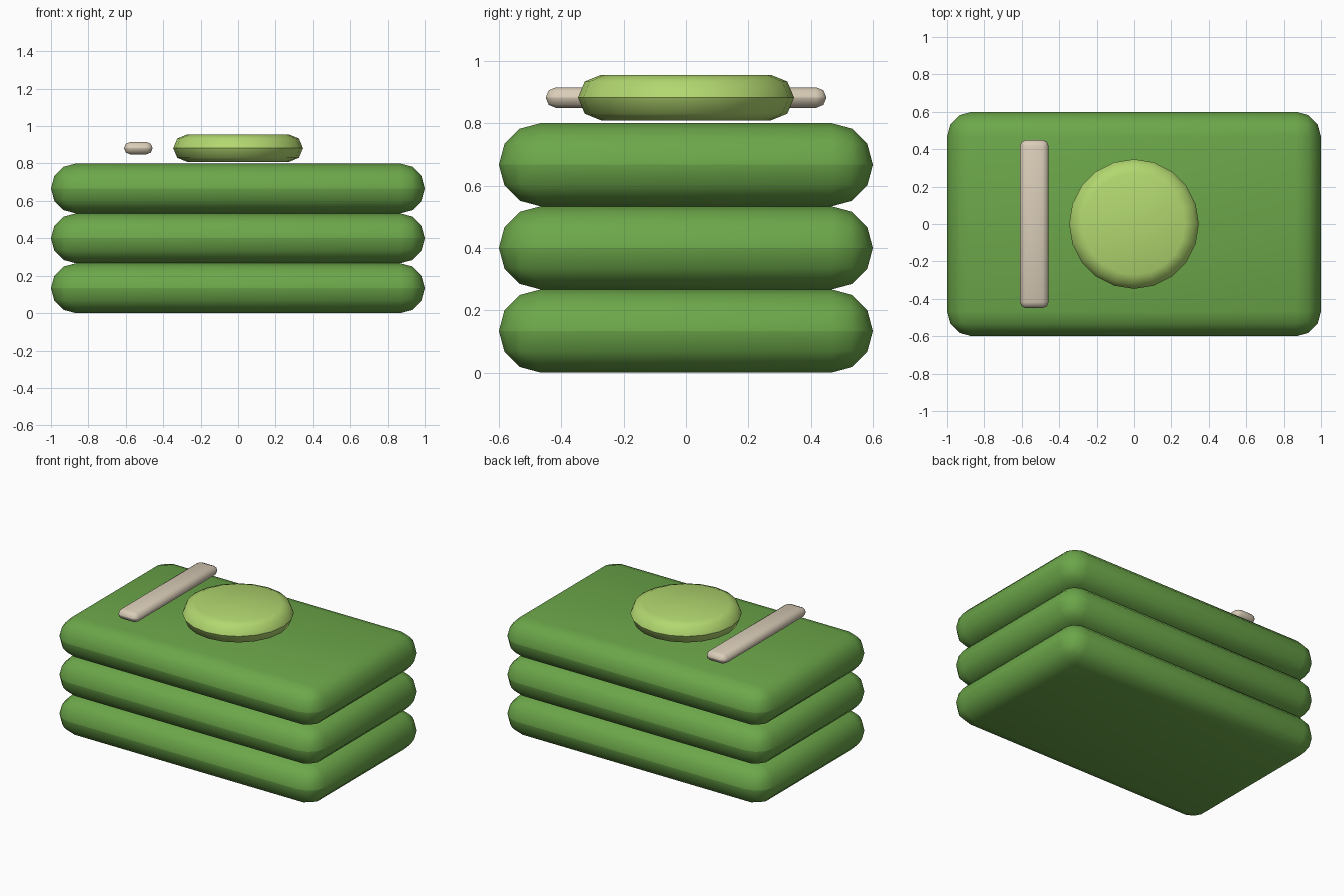
import bpy
import math

default = bpy.data.objects.get("Cube")
if default:
    bpy.data.objects.remove(default, do_unlink=True)


def material(name, rgb):
    mat = bpy.data.materials.new(name)
    mat.use_nodes = True
    color = (*rgb, 1)
    mat.diffuse_color = color
    mat.node_tree.nodes["Principled BSDF"].inputs["Base Color"].default_value = color
    return mat


def finish(name, mat, size, segments):
    """Scale the active primitive, round its rim to half its height, shade smooth."""
    obj = bpy.context.object
    obj.name = name
    obj.dimensions = size
    bpy.ops.object.transform_apply(location=False, rotation=False, scale=True)
    bevel = obj.modifiers.new("rounding", "BEVEL")
    bevel.width = size[2] / 2
    bevel.segments = segments
    bevel.limit_method = "ANGLE"
    bevel.angle_limit = math.radians(40)
    bpy.ops.object.modifier_apply(modifier=bevel.name)
    bpy.ops.object.shade_smooth_by_angle(angle=math.radians(50))
    obj.data.materials.append(mat)


def rounded_box(name, mat, center, size, segments):
    bpy.ops.mesh.primitive_cube_add(location=center)
    finish(name, mat, size, segments)


green = material("leaf green", (0.150, 0.385, 0.068))
lime = material("pale lime", (0.445, 0.680, 0.160))
tan = material("paper tan", (0.700, 0.610, 0.480))

# Three stacked bundles
height = 0.8 / 3
for i, level in enumerate(("bottom", "middle", "top")):
    rounded_box(level + "_bundle", green, (0, 0, height * (i + 0.5)),
                (2, 1.2, height), 3)

# Round badge above the top bundle
bpy.ops.mesh.primitive_cylinder_add(vertices=20, location=(0, 0, 0.882))
finish("round_badge", lime, (0.693, 0.693, 0.146), 2)

# Paper band on the right side
rounded_box("paper_band", tan, (-0.533, 0, 0.882), (0.153, 0.9, 0.066), 2)
